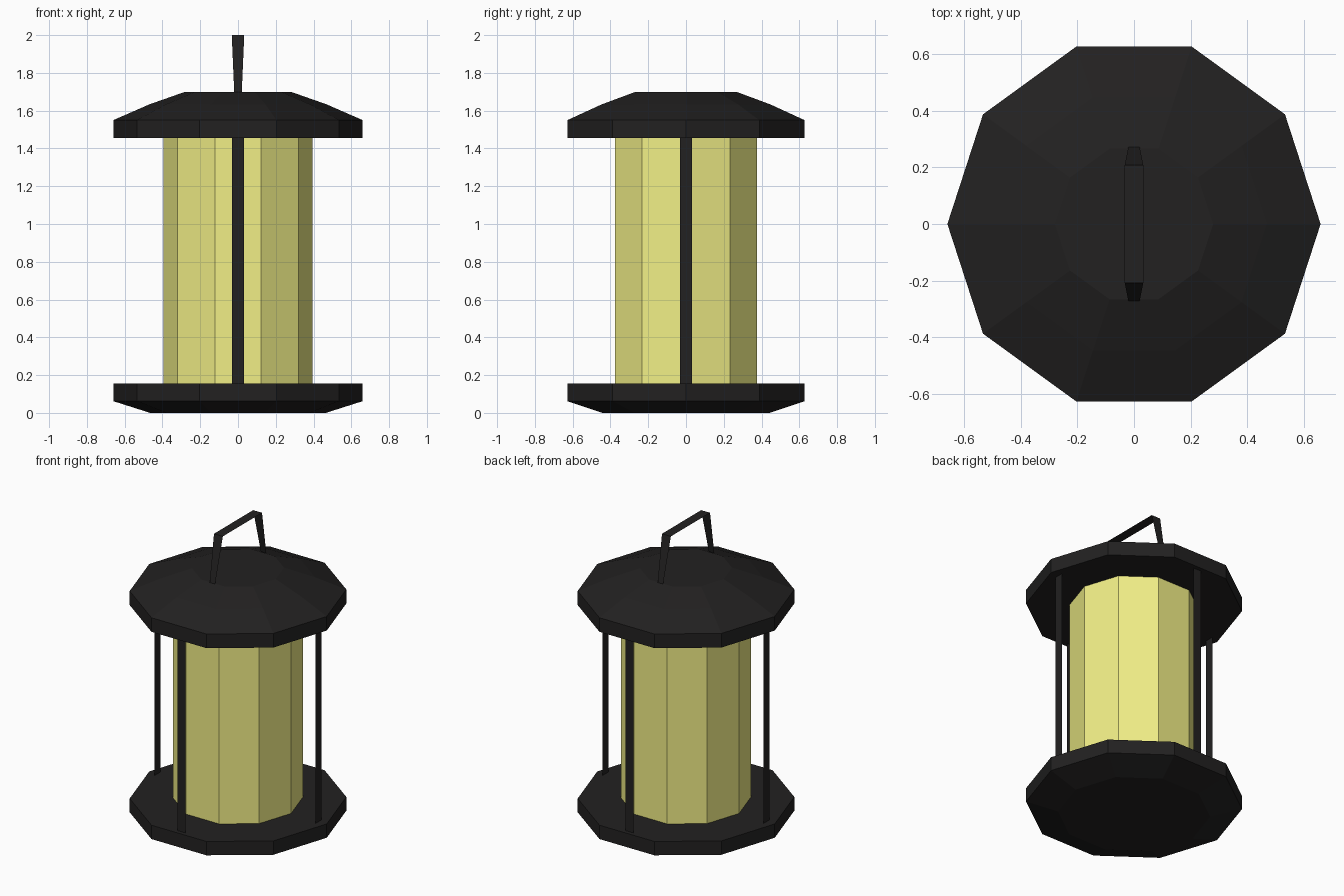
import bpy, bmesh
from math import cos, sin, pi

if "Cube" in bpy.data.objects:
    bpy.data.objects.remove(bpy.data.objects["Cube"])

SIDES = 10


def material(name, rgb):
    m = bpy.data.materials.new(name)
    m.diffuse_color = (*rgb, 1)
    m.use_nodes = True
    m.node_tree.nodes["Principled BSDF"].inputs["Base Color"].default_value = m.diffuse_color
    return m


DARK = material("dark_metal", (0.016, 0.015, 0.015))
GLOW = material("yellow_glass", (0.88, 0.86, 0.24))


def finish(name, bm, mat):
    me = bpy.data.meshes.new(name)
    bm.to_mesh(me)
    bm.free()
    me.materials.append(mat)
    ob = bpy.data.objects.new(name, me)
    bpy.context.collection.objects.link(ob)
    return ob


def lathe(name, profile, mat, caps=True):
    """Ten-sided body from (radius, z) points listed bottom to top."""
    bm = bmesh.new()
    rings = [[bm.verts.new((r * cos(2 * pi * i / SIDES), r * sin(2 * pi * i / SIDES), z))
              for i in range(SIDES)] for r, z in profile]
    for lo, hi in zip(rings, rings[1:]):
        for i in range(SIDES):
            j = (i + 1) % SIDES
            bm.faces.new((lo[i], lo[j], hi[j], hi[i]))
    if caps:
        bm.faces.new(rings[0][::-1])
        bm.faces.new(rings[-1])
    return finish(name, bm, mat)


def ribbon(name, path, mat):
    """Flat strip in the YZ plane from (y, z, half_width) points."""
    bm = bmesh.new()
    pairs = [(bm.verts.new((-w, y, z)), bm.verts.new((w, y, z))) for y, z, w in path]
    for (a, b), (c, d) in zip(pairs, pairs[1:]):
        bm.faces.new((a, b, d, c))
    return finish(name, bm, mat)


# Base, roof and glass
lathe("base", [(0.465, 0), (0.66, 0.062), (0.66, 0.155)], DARK)
lathe("roof", [(0.66, 1.455), (0.66, 1.55), (0.47, 1.633), (0.28, 1.70)], DARK)
lathe("glass", [(0.395, 0.155), (0.395, 1.455)], GLOW, caps=False)

# Four flat posts facing outward
for k, side in enumerate(("front", "right", "back", "left")):
    post = ribbon(side + "_post", [(-0.60, 0.155, 0.031), (-0.60, 1.455, 0.031)], DARK)
    post.rotation_euler.z = k * pi / 2

# Ribbon handle
ribbon("handle", [(-0.272, 1.70, 0.02), (-0.208, 2.0, 0.033),
                  (0.208, 2.0, 0.033), (0.272, 1.70, 0.02)], DARK)
